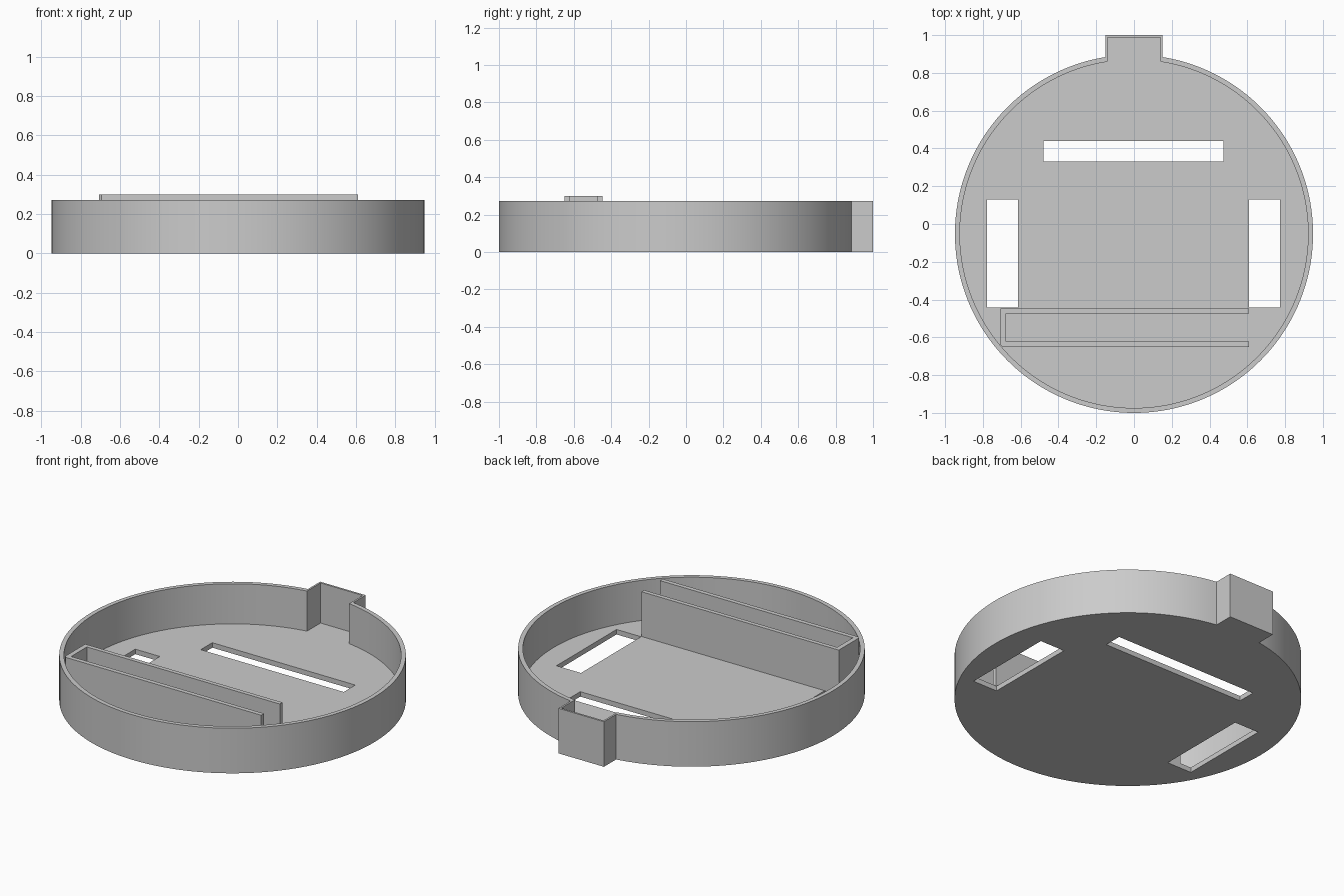
import bpy, bmesh, math

if "Cube" in bpy.data.objects:
    bpy.data.objects.remove(bpy.data.objects["Cube"], do_unlink=True)

CENTRE_Y = -0.052
FLOOR = 0.03
RIM = 0.272

grey = bpy.data.materials.new("plain grey")
grey.use_nodes = True
colour = (0.6, 0.6, 0.6, 1)
grey.diffuse_color = colour
grey.node_tree.nodes["Principled BSDF"].inputs["Base Color"].default_value = colour


def prism(name, points, bottom, top):
    """Extrude a flat outline between two heights."""
    bm = bmesh.new()
    face = bm.faces.new([bm.verts.new((x, y, bottom)) for x, y in points])
    result = bmesh.ops.extrude_face_region(bm, geom=[face])
    moved = [v for v in result["geom"] if isinstance(v, bmesh.types.BMVert)]
    bmesh.ops.translate(bm, verts=moved, vec=(0, 0, top - bottom))
    bmesh.ops.recalc_face_normals(bm, faces=bm.faces)
    mesh = bpy.data.meshes.new(name)
    bm.to_mesh(mesh)
    bm.free()
    mesh.materials.append(grey)
    obj = bpy.data.objects.new(name, mesh)
    bpy.context.collection.objects.link(obj)
    return obj


def rectangle(x0, x1, y0, y1):
    return [(x0, y0), (x1, y0), (x1, y1), (x0, y1)]


def keyhole(radius, half_width, back, steps=160):
    """Circle with a square tab at the back."""
    gap = math.asin(half_width / radius)
    start = math.pi / 2 + gap
    sweep = 2 * (math.pi - gap)
    arc = [(radius * math.cos(start + sweep * i / steps),
            CENTRE_Y + radius * math.sin(start + sweep * i / steps))
           for i in range(steps + 1)]
    return arc + [(half_width, back), (-half_width, back)]


def activate(obj):
    bpy.ops.object.select_all(action="DESELECT")
    obj.select_set(True)
    bpy.context.view_layer.objects.active = obj


def cut(obj, cutter):
    mod = obj.modifiers.new("cut", "BOOLEAN")
    mod.operation = "DIFFERENCE"
    mod.solver = "EXACT"
    mod.object = cutter
    cutter.hide_render = True
    activate(obj)
    bpy.ops.object.modifier_apply(modifier=mod.name)
    bpy.data.objects.remove(cutter, do_unlink=True)


# Round tray with a hollow tab
tray = prism("tray", keyhole(0.948, 0.152, 1.0), 0, RIM)
cut(tray, prism("hollow", keyhole(0.922, 0.141, 0.988), FLOOR, 0.5))

# Slots through the floor
slots = [rectangle(-0.48, 0.475, 0.33, 0.44)]
slots += [rectangle(x - 0.082, x + 0.082, -0.443, 0.13) for x in (-0.695, 0.692)]
for outline in slots:
    cut(tray, prism("slot", outline, -0.1, 0.1))

# Channel walls, closed at one end, corner trimmed to the rim
channel = prism("channel_walls", [
    (0.61, -0.65), (0.61, -0.623), (-0.678, -0.623), (-0.678, -0.473),
    (0.61, -0.473), (0.61, -0.447), (-0.707, -0.447), (-0.707, -0.64),
    (-0.695, -0.65)], FLOOR - 0.01, 0.3)

for obj in (tray, channel):
    activate(obj)
    bpy.ops.object.shade_smooth_by_angle(angle=math.radians(30))
